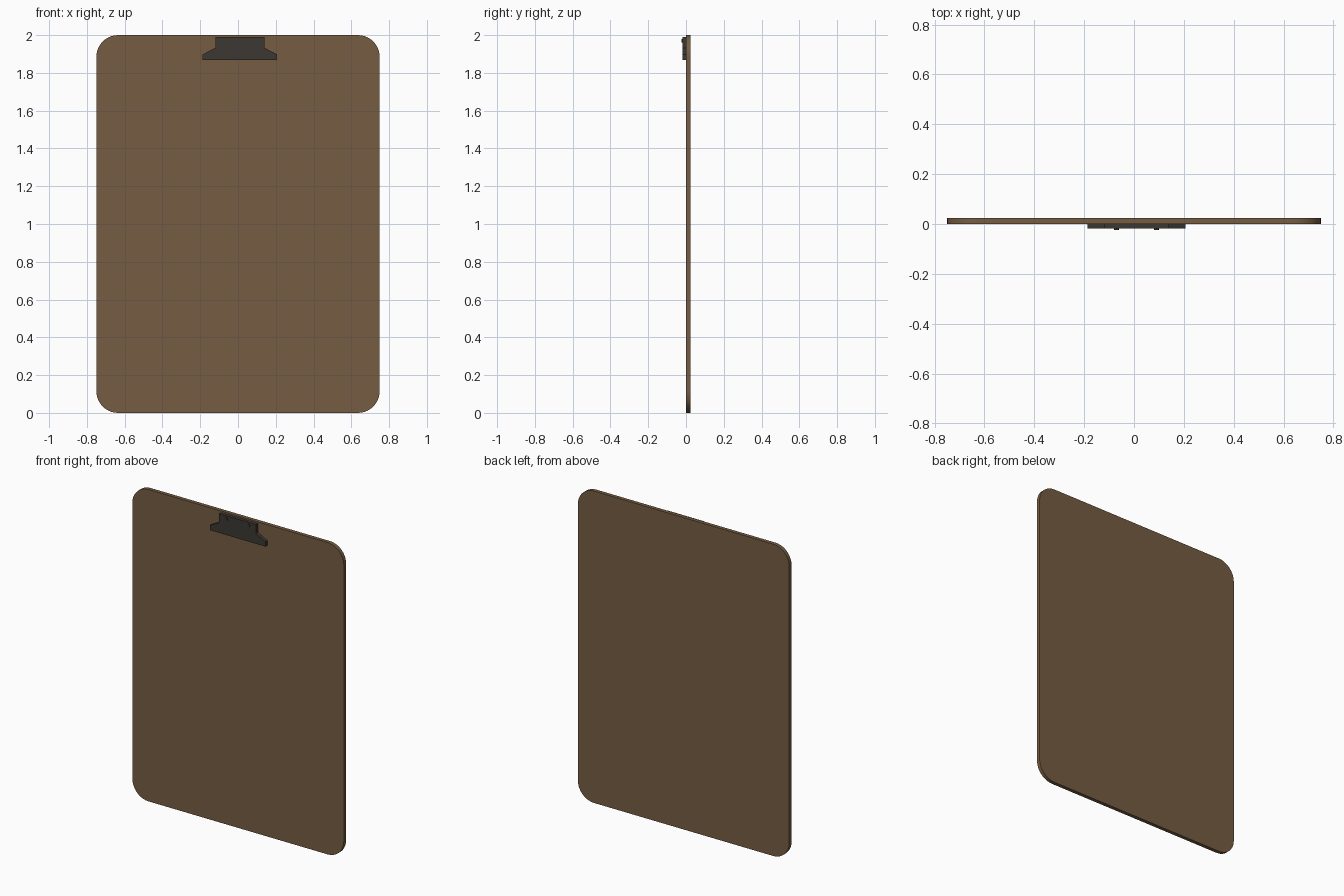
import bpy, bmesh, math

if "Cube" in bpy.data.objects:
    bpy.data.objects.remove(bpy.data.objects["Cube"])

def material(name, rgb):
    m = bpy.data.materials.new(name)
    m.diffuse_color = (*rgb, 1)
    m.use_nodes = True
    m.node_tree.nodes["Principled BSDF"].inputs["Base Color"].default_value = m.diffuse_color
    return m

wood = material("brown_board", (0.18, 0.11, 0.055))
metal = material("dark_metal", (0.045, 0.04, 0.034))

def extrude_xz(name, outline, y0, y1, mat):
    """Solid from a front-view outline, running from y0 (front) to y1 (back)."""
    bm = bmesh.new()
    face = bm.faces.new([bm.verts.new((x, y0, z)) for x, z in outline])
    ext = bmesh.ops.extrude_face_region(bm, geom=[face])
    verts = [g for g in ext["geom"] if isinstance(g, bmesh.types.BMVert)]
    bmesh.ops.translate(bm, verts=verts, vec=(0, y1 - y0, 0))
    bmesh.ops.recalc_face_normals(bm, faces=bm.faces[:])
    mesh = bpy.data.meshes.new(name)
    bm.to_mesh(mesh)
    bm.free()
    mesh.materials.append(mat)
    obj = bpy.data.objects.new(name, mesh)
    bpy.context.collection.objects.link(obj)
    bpy.context.view_layer.objects.active = obj
    bpy.ops.object.select_all(action='DESELECT')
    obj.select_set(True)
    bpy.ops.object.shade_smooth_by_angle(angle=math.radians(30))
    return obj

def arc(cx, cz, r, start, sweep, steps):
    return [(cx + r * math.cos(math.radians(start + sweep * i / steps)),
             cz + r * math.sin(math.radians(start + sweep * i / steps)))
            for i in range(steps + 1)]

# Board with four rounded corners
R, W, H = 0.115, 0.75, 2.0
outline = []
for cx, cz, a in ((W - R, H - R, 0), (R - W, H - R, 90), (R - W, R, 180), (W - R, R, 270)):
    outline += arc(cx, cz, R, a, 90, 10)
extrude_xz("board", outline, 0.001, 0.025, wood)

# Clip plate: narrow top, sloped shoulders, wide jaw (slightly right of centre)
CX = 0.01
half = [(0.13, 1.99), (0.13, 1.933), (0.197, 1.898), (0.197, 1.867)]
plate = [(CX + x, z) for x, z in half] + [(CX - x, z) for x, z in reversed(half)]
extrude_xz("clip_plate", plate, -0.019, 0.002, metal)

# Two rivets
for side, label in ((-1, "left"), (1, "right")):
    extrude_xz("rivet_" + label, arc(CX + side * 0.08, 1.97, 0.01, 0, 345, 23),
               -0.025, -0.015, metal)
